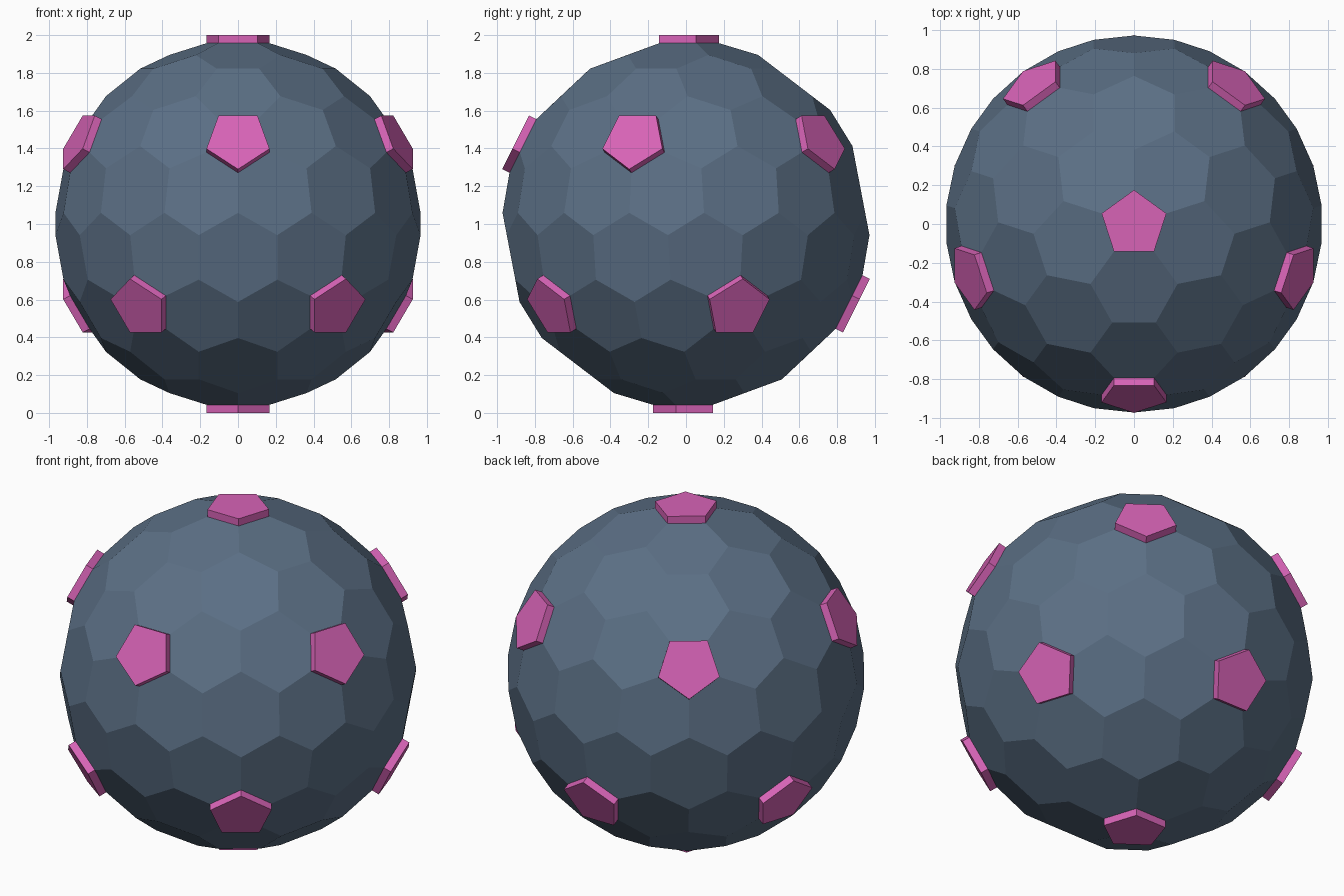
import bpy, bmesh, math
from mathutils import Vector, Matrix

if "Cube" in bpy.data.objects:
    bpy.data.objects.remove(bpy.data.objects["Cube"])

R = 0.973          # radius of the faceted ball
TOP = 1.0          # distance of plate tops from the centre
CENTRE = Vector((0, 0, 1))
N = 3              # steps along each icosahedron edge


def material(name, rgb):
    m = bpy.data.materials.new(name)
    m.diffuse_color = (*rgb, 1)
    m.use_nodes = True
    m.node_tree.nodes["Principled BSDF"].inputs["Base Color"].default_value = m.diffuse_color
    return m


def add_object(name, bm, mat):
    bmesh.ops.remove_doubles(bm, verts=bm.verts, dist=1e-4)
    mesh = bpy.data.meshes.new(name)
    bm.to_mesh(mesh)
    bm.free()
    mesh.materials.append(mat)
    ob = bpy.data.objects.new(name, mesh)
    ob.location = CENTRE
    bpy.context.collection.objects.link(ob)
    return ob


# cells of the ball: corners are the middles of small triangles on an icosahedron
ico = bmesh.new()
bmesh.ops.create_icosphere(ico, subdivisions=1, radius=1,
                           matrix=Matrix.Rotation(-math.pi / 2, 4, 'Z'))
cells = {}
for f in ico.faces:
    a, b, c = (v.co for v in f.verts)

    def grid(i, j):
        return a + (b - a) * i / N + (c - a) * j / N

    for i in range(N):
        for j in range(N - i):
            tris = [[(i, j), (i + 1, j), (i, j + 1)]]
            if i + j < N - 1:
                tris.append([(i + 1, j), (i + 1, j + 1), (i, j + 1)])
            for t in tris:
                pts = [grid(*ij) for ij in t]
                mid = sum(pts, Vector()).normalized() * R
                for p in pts:
                    key = tuple(round(x * 1000 / 5) for x in p)
                    cells.setdefault(key, []).append(mid)
ico.free()

slate = material("slate blue", (0.105, 0.160, 0.235))
pink = material("pink", (0.68, 0.125, 0.47))

body = bmesh.new()
plates = []
for pts in cells.values():
    n = sum(pts, Vector()).normalized()
    u = n.orthogonal().normalized()
    w = n.cross(u)
    pts = sorted(pts, key=lambda p: math.atan2(p.dot(w), p.dot(u)))
    if len(pts) == 6:
        body.faces.new([body.verts.new(p) for p in pts])
    else:
        plates.append((n, pts))

# hexagon shell
add_object("faceted_ball", body, slate)

# raised pentagon plates
for k, (n, pts) in enumerate(plates):
    bm = bmesh.new()
    low = [bm.verts.new(p) for p in pts]
    high = [bm.verts.new(p + n * (TOP - p.dot(n))) for p in pts]
    bm.faces.new(high)
    for i in range(5):
        j = (i + 1) % 5
        bm.faces.new((low[i], low[j], high[j], high[i]))
    add_object(f"pentagon_plate_{k + 1}", bm, pink)
